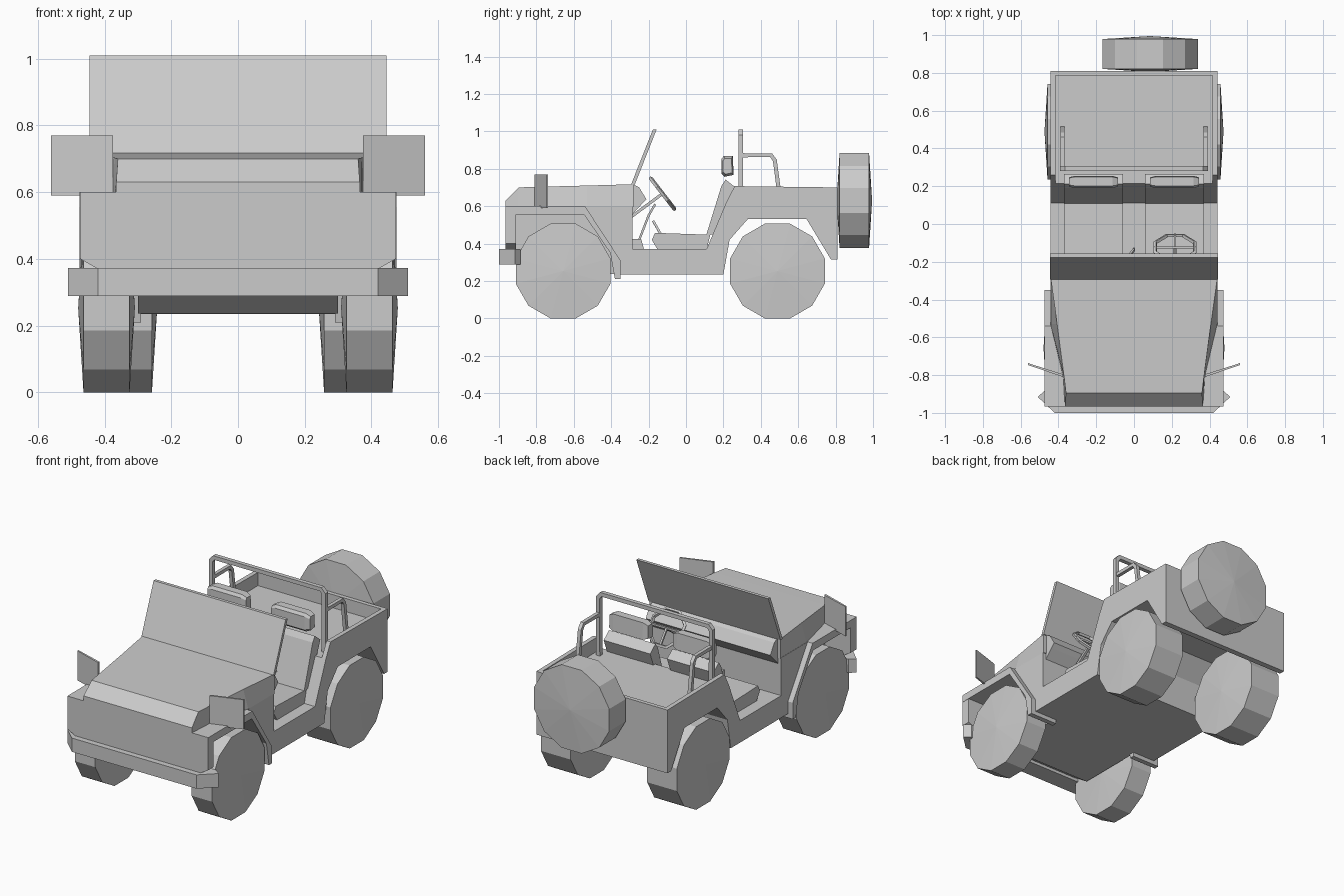
import bpy, bmesh
from math import radians, sin, cos, tau
from mathutils import Matrix, Vector

cube = bpy.data.objects.get("Cube")
if cube:
    bpy.data.objects.remove(cube)

# One flat grey for the whole vehicle
GREY = (0.6, 0.6, 0.6, 1)
grey = bpy.data.materials.new("plain_grey")
grey.use_nodes = True
grey.diffuse_color = GREY
grey.node_tree.nodes["Principled BSDF"].inputs["Base Color"].default_value = GREY


def finish(name, bm):
    bmesh.ops.recalc_face_normals(bm, faces=bm.faces[:])
    mesh = bpy.data.meshes.new(name)
    bm.to_mesh(mesh)
    bm.free()
    mesh.materials.append(grey)
    obj = bpy.data.objects.new(name, mesh)
    bpy.context.collection.objects.link(obj)
    return obj


def extrude(name, pts, axis, a, b):
    """Extrude a 2D outline along an axis; outline uses the other two axes in order."""
    bm = bmesh.new()
    at = {"x": lambda p, d: (d, p[0], p[1]),
          "y": lambda p, d: (p[0], d, p[1]),
          "z": lambda p, d: (p[0], p[1], d)}[axis]
    lo = [bm.verts.new(at(p, a)) for p in pts]
    hi = [bm.verts.new(at(p, b)) for p in pts]
    bm.faces.new(lo)
    bm.faces.new(hi)
    for i in range(len(pts)):
        j = (i + 1) % len(pts)
        bm.faces.new((lo[i], lo[j], hi[j], hi[i]))
    return finish(name, bm)


def symmetric(half):
    return half + [(-x, v) for x, v in reversed(half)]


def loft(name, rings):
    bm = bmesh.new()
    loops = [[bm.verts.new(p) for p in ring] for ring in rings]
    n = len(loops[0])
    for r, s in zip(loops, loops[1:]):
        for i in range(n):
            j = (i + 1) % n
            bm.faces.new((r[i], r[j], s[j], s[i]))
    bm.faces.new(loops[0])
    bm.faces.new(loops[-1])
    return finish(name, bm)


def bar(name, pts, thick, cyclic=False):
    """Square-section bar along a path."""
    curve = bpy.data.curves.new(name, "CURVE")
    curve.dimensions = "3D"
    curve.bevel_depth = thick * 0.7
    curve.bevel_resolution = 0
    curve.use_fill_caps = True
    spline = curve.splines.new("POLY")
    spline.points.add(len(pts) - 1)
    for point, co in zip(spline.points, pts):
        point.co = (*co, 1)
        point.tilt = radians(45)
    spline.use_cyclic_u = cyclic
    spline.use_smooth = False
    curve.materials.append(grey)
    obj = bpy.data.objects.new(name, curve)
    bpy.context.collection.objects.link(obj)
    return obj


def wheel(name, centre, width, axis):
    """Twelve-sided wheel with slightly domed faces."""
    bm = bmesh.new()
    bmesh.ops.create_cone(bm, cap_ends=True, cap_tris=True, segments=12,
                          radius1=0.262, radius2=0.262, depth=width)
    for v in bm.verts:
        if v.co.xy.length < 0.01:
            v.co.z += 0.016 if v.co.z > 0 else -0.016
    turn = Matrix.Rotation(radians(90), 4, "Y" if axis == "x" else "X")
    bm.transform(Matrix.Translation(centre) @ turn @ Matrix.Rotation(radians(15), 4, "Z"))
    return finish(name, bm)


# Tub: firewall, sill, sloped bulkhead and rear arches in one outline
extrude("body_tub", [(-0.54, 0.6), (-0.285, 0.6), (-0.285, 0.37), (0.11, 0.37),
                     (0.215, 0.62), (0.81, 0.62), (0.81, 0.315), (0.775, 0.315),
                     (0.645, 0.53), (0.33, 0.53), (0.233, 0.42), (0.2, 0.235),
                     (-0.35, 0.235), (-0.35, 0.3)], "x", -0.442, 0.442)

# Engine bay and underside between the front wheels
extrude("engine_bay", [(-0.95, 0.59), (-0.45, 0.59), (-0.34, 0.236), (-0.78, 0.236),
                       (-0.92, 0.33)], "x", -0.3, 0.3)

# Hood, widening toward the windshield
hood = [(-0.965, 0.365, 0.365, 0.63), (-0.895, 0.37, 0.36, 0.7),
        (-0.81, 0.375, 0.37, 0.703), (-0.53, 0.442, 0.407, 0.71),
        (-0.28, 0.442, 0.442, 0.717)]
loft("hood", [[(-b, y, 0.595), (b, y, 0.595), (t, y, z), (-t, y, z)] for y, b, t, z in hood])

# Nose panel and bumper
extrude("front_panel", symmetric([(0.42, 0.37), (0.473, 0.4), (0.473, 0.6)]), "y", -0.965, -0.91)
extrude("front_bumper", symmetric([(0.42, -1.0), (0.51, -0.915), (0.475, -0.885)]),
        "z", 0.288, 0.372)

# Windshield and dashboard
extrude("windshield", [(-0.295, 0.712), (-0.275, 0.712), (-0.157, 1.01), (-0.177, 1.01)],
        "x", -0.445, 0.445)
extrude("dashboard", [(-0.285, 0.717), (-0.25, 0.7), (-0.212, 0.637), (-0.235, 0.612),
                      (-0.285, 0.56)], "x", -0.42, 0.42)

for side, s in (("left", 1), ("right", -1)):
    # Front fender
    extrude(f"front_fender_{side}",
            [(-0.96, 0.6), (-0.54, 0.6), (-0.35, 0.31), (-0.35, 0.21), (-0.38, 0.21),
             (-0.405, 0.35), (-0.545, 0.555), (-0.96, 0.555)], "x", s * 0.29, s * 0.475)
    # Mirror plate, angled outward
    extrude(f"mirror_{side}", [(s * 0.375, -0.81), (s * 0.56, -0.747),
                               (s * 0.56, -0.737), (s * 0.375, -0.796)], "z", 0.59, 0.77)
    # Bed wall
    extrude(f"bed_wall_{side}", [(0.215, 0.62), (0.26, 0.707), (0.81, 0.7), (0.81, 0.62)],
            "x", s * 0.415, s * 0.442)
    # Wheels
    wheel(f"front_wheel_{side}", (s * 0.394, -0.657, 0.253), 0.138, "x")
    wheel(f"rear_wheel_{side}", (s * 0.358, 0.489, 0.253), 0.2, "x")
    # Seats
    a, b = s * 0.057, s * 0.37
    extrude(f"seat_cushion_{side}", [(-0.15, 0.365), (-0.183, 0.42), (-0.165, 0.457),
                                     (0.13, 0.447), (0.11, 0.365)], "x", a, b)
    extrude(f"seat_back_{side}", [(0.108, 0.445), (0.165, 0.45), (0.264, 0.7), (0.212, 0.742),
                                  (0.19, 0.71)], "x", a, b)
    loft(f"headrest_{side}",
         [[(s * x, 0.222 + dy * k, 0.812 + dz * k) for dy, dz in
           ((-0.032, -0.04), (-0.015, -0.055), (0.033, -0.045),
            (0.028, 0.057), (-0.02, 0.057), (-0.032, 0.04))]
          for x, k in ((0.085, 0.75), (0.115, 1), (0.315, 1), (0.345, 0.75))])
    # Roll bar rear brace
    bar(f"roll_brace_{side}", [(s * 0.378, 0.295, 0.872), (s * 0.378, 0.455, 0.872),
                               (s * 0.378, 0.475, 0.845), (s * 0.378, 0.505, 0.62)], 0.022)

# Tailgate and main roll bar
extrude("tailgate", [(0.785, 0.62), (0.785, 0.7), (0.81, 0.7), (0.81, 0.62)], "x", -0.44, 0.44)
bar("roll_bar", [(-0.38, 0.293, 0.62), (-0.38, 0.293, 0.975), (-0.36, 0.293, 0.997),
                 (0.36, 0.293, 0.997), (0.38, 0.293, 0.975), (0.38, 0.293, 0.62)], 0.026)

# Spare wheel
wheel("spare_wheel", (0.085, 0.9, 0.63), 0.158, "y")

# Steering wheel, spokes and column
hub = Vector((0.217, -0.125, 0.667))
across, along = Vector((1, 0, 0)), Vector((0, 0.61, -0.79))


def rim_point(angle):
    return hub + 0.113 * (across * cos(angle) + along * sin(angle))


bar("steering_rim", [rim_point(tau * (i + 0.5) / 8) for i in range(8)], 0.016, True)
for i, degrees in enumerate((0, 90, 180)):
    bar(f"steering_spoke_{i + 1}", [hub, rim_point(radians(degrees))], 0.012)
bar("steering_column", [hub, (0.217, -0.29, 0.545)], 0.016)

# Floor levers
bar("gear_lever", [(-0.01, -0.25, 0.42), (-0.01, -0.2, 0.55), (-0.01, -0.165, 0.61)], 0.012)
bar("hand_brake", [(0, -0.13, 0.38), (0, -0.135, 0.45), (-0.03, -0.175, 0.52)], 0.012)
extrude("pedal_box", [(-0.285, 0.37), (-0.285, 0.425), (-0.24, 0.425), (-0.225, 0.37)],
        "x", -0.06, 0.06)
